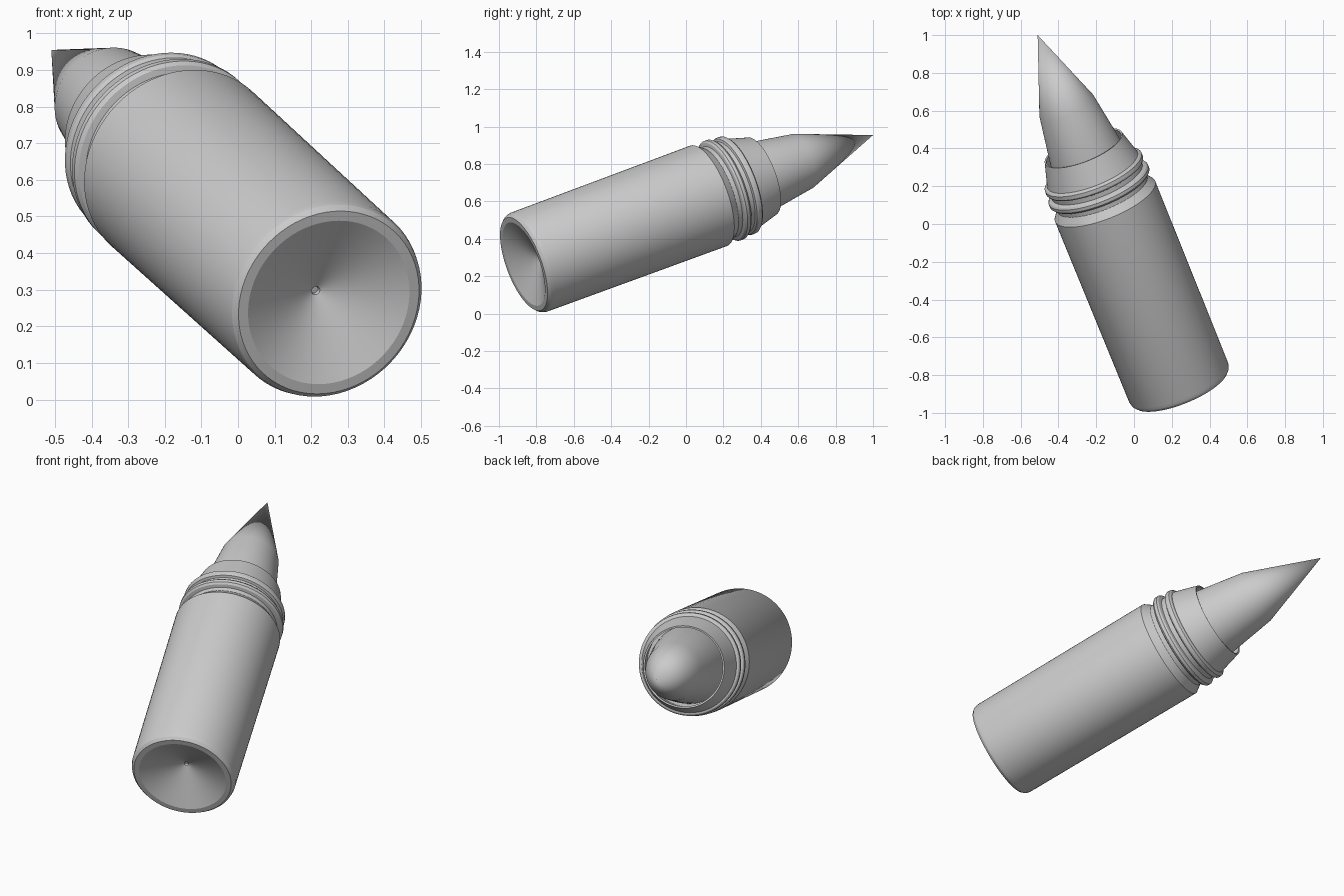
import bpy, bmesh, math
from mathutils import Vector

if "Cube" in bpy.data.objects:
    bpy.data.objects.remove(bpy.data.objects["Cube"])

SIDES = 72
TIP = Vector((-0.51, 1.0, 0.955))
AXIS = Vector((-0.356, 0.877, 0.324)).normalized()   # points from base to tip
ROT = AXIS.to_track_quat('Z', 'Y')


def lathe(name, profile):
    """Spin (distance behind tip, radius) points about the shared tilted axis."""
    bm = bmesh.new()
    rings = []
    for t, r in profile:
        if r == 0:
            rings.append([bm.verts.new((0, 0, -t))])
            continue
        rings.append([bm.verts.new((r * math.cos(2 * math.pi * i / SIDES),
                                    r * math.sin(2 * math.pi * i / SIDES), -t))
                      for i in range(SIDES)])
    for a, b in zip(rings, rings[1:]):
        for i in range(SIDES):
            j = (i + 1) % SIDES
            if len(a) == 1:
                bm.faces.new((a[0], b[i], b[j]))
            elif len(b) == 1:
                bm.faces.new((a[i], b[0], a[j]))
            else:
                bm.faces.new((a[i], b[i], b[j], a[j]))
    bmesh.ops.recalc_face_normals(bm, faces=bm.faces)
    mesh = bpy.data.meshes.new(name)
    bm.to_mesh(mesh)
    bm.free()
    ob = bpy.data.objects.new(name, mesh)
    bpy.context.collection.objects.link(ob)
    ob.rotation_mode = 'QUATERNION'
    ob.rotation_quaternion = ROT
    ob.location = TIP
    bpy.ops.object.select_all(action='DESELECT')
    ob.select_set(True)
    bpy.context.view_layer.objects.active = ob
    bpy.ops.object.shade_smooth_by_angle(angle=math.radians(20))
    return ob


# pointed nose, seated in the collar
lathe("pointed_nose", [(0, 0), (0.43, 0.154), (0.69, 0.194), (0.80, 0.208), (0.80, 0)])

# main casing: hollow collar, two raised rings, long barrel, dished base
lathe("casing", [
    (0.80, 0), (0.80, 0.225), (0.684, 0.211), (0.682, 0.220),     # collar mouth
    (0.815, 0.257), (0.818, 0.267), (0.826, 0.275),               # collar, front ring
    (0.845, 0.276), (0.855, 0.270), (0.860, 0.257), (0.885, 0.257),
    (0.892, 0.276), (0.902, 0.283), (0.920, 0.283),               # rear ring
    (0.930, 0.274), (0.935, 0.256), (0.960, 0.256),               # groove
    (1.003, 0.286), (2.095, 0.282), (2.115, 0.277), (2.130, 0.264),  # barrel
    (2.130, 0.236), (2.03, 0.012), (2.02, 0.010), (2.02, 0)])     # dished base
